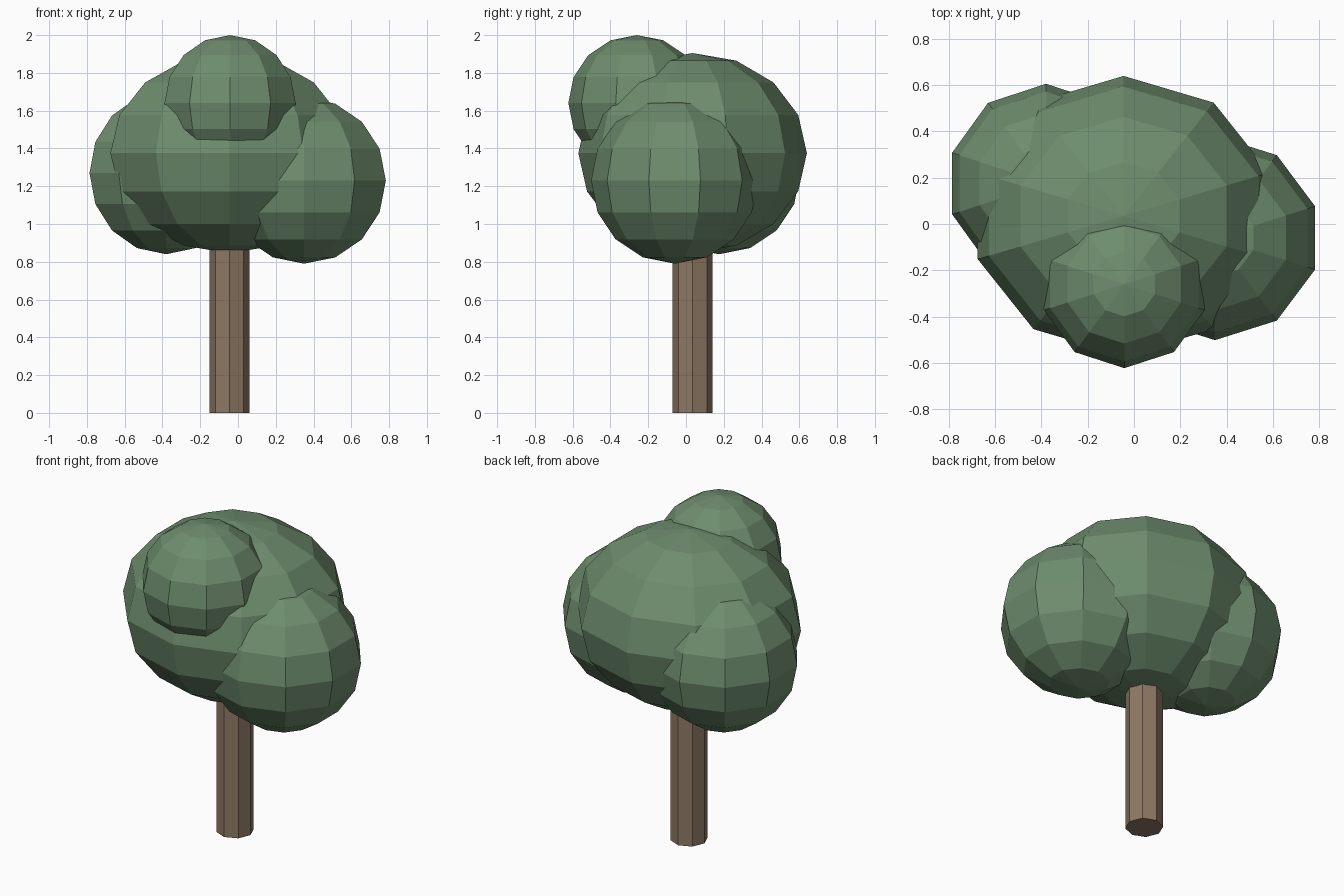
import bpy

if "Cube" in bpy.data.objects:
    bpy.data.objects.remove(bpy.data.objects["Cube"])


def material(name, rgb):
    mat = bpy.data.materials.new(name)
    mat.diffuse_color = (*rgb, 1.0)
    mat.use_nodes = True
    mat.node_tree.nodes["Principled BSDF"].inputs["Base Color"].default_value = mat.diffuse_color
    return mat


leaf_green = material("leaf green", (0.155, 0.265, 0.155))
bark_brown = material("bark brown", (0.27, 0.19, 0.125))


def foliage(name, centre, radii):
    """Flat-shaded, slightly stretched low-poly ball of leaves."""
    bpy.ops.mesh.primitive_uv_sphere_add(segments=10, ring_count=8, radius=1, location=centre)
    ob = bpy.context.object
    ob.name = name
    ob.scale = radii
    bpy.ops.object.transform_apply(location=False, rotation=False, scale=True)
    ob.data.materials.append(leaf_green)


# Leaf clumps
foliage("main_foliage", (-0.045, 0.035, 1.375), (0.663, 0.605, 0.53))
foliage("right_foliage", (0.35, -0.06, 1.23), (0.455, 0.442, 0.44))
foliage("left_foliage", (-0.38, 0.175, 1.27), (0.427, 0.431, 0.43))
foliage("top_foliage", (-0.042, -0.26, 1.64), (0.365, 0.363, 0.36))

# Octagonal trunk, its top buried in the leaves
bpy.ops.mesh.primitive_cylinder_add(vertices=8, radius=0.106, depth=1.0,
                                    location=(-0.045, 0.035, 0.5))
trunk = bpy.context.object
trunk.name = "trunk"
# Put a corner on each axis
trunk.data.materials.append(bark_brown)
